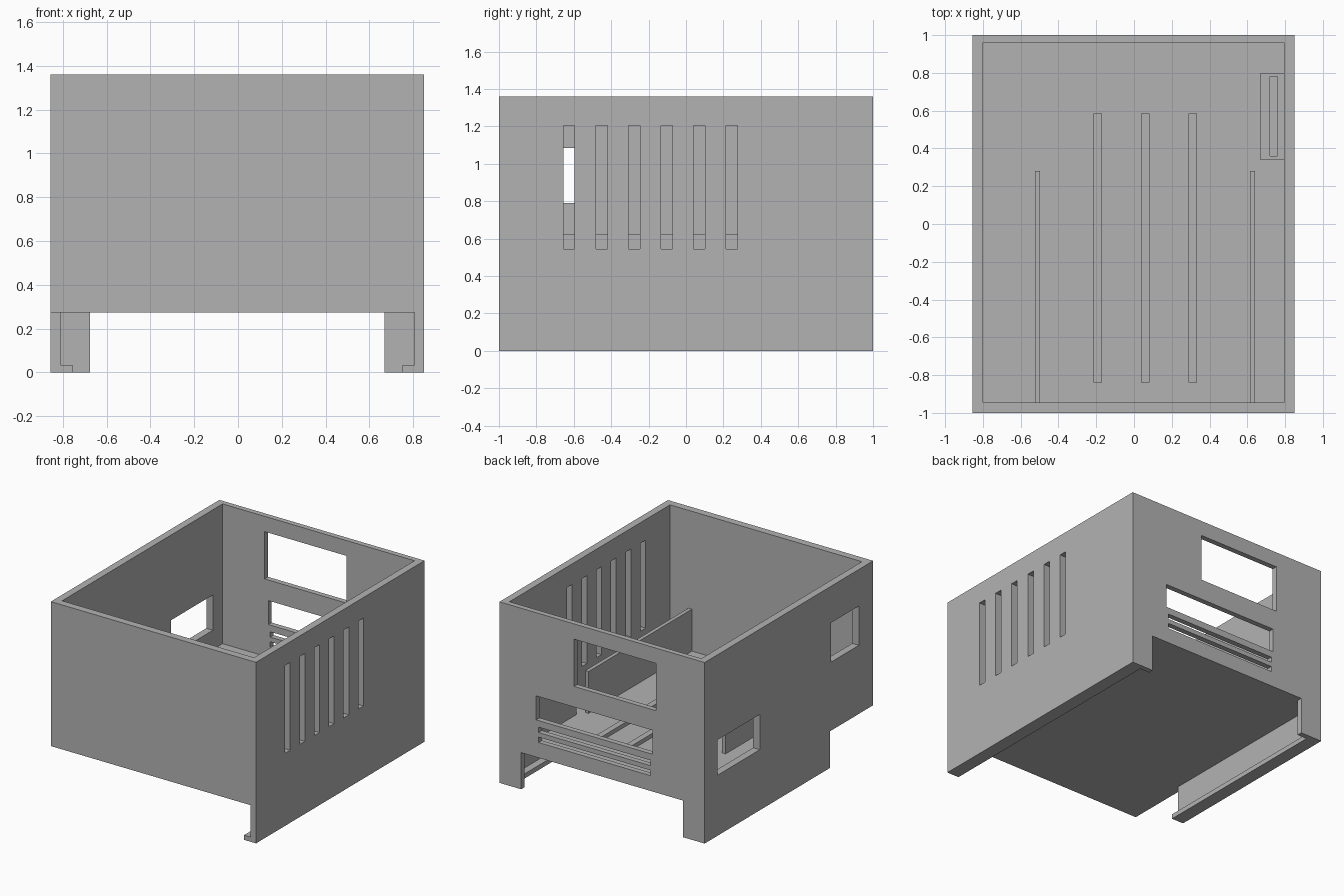
import bpy
import bmesh

if "Cube" in bpy.data.objects:
    bpy.data.objects.remove(bpy.data.objects["Cube"])

grey = bpy.data.materials.new("plain grey")
grey.use_nodes = True
colour = (0.45, 0.45, 0.45, 1)
grey.diffuse_color = colour
grey.node_tree.nodes["Principled BSDF"].inputs["Base Color"].default_value = colour


def box(name, xs, ys, zs):
    """Axis-aligned box spanning the given (low, high) ranges."""
    bm = bmesh.new()
    bmesh.ops.create_cube(bm, size=1)
    for v in bm.verts:
        v.co = [r[0] if c < 0 else r[1] for c, r in zip(v.co, (xs, ys, zs))]
    mesh = bpy.data.meshes.new(name)
    bm.to_mesh(mesh)
    bm.free()
    ob = bpy.data.objects.new(name, mesh)
    bpy.context.scene.collection.objects.link(ob)
    mesh.materials.append(grey)
    return ob


def cut(target, xs, ys, zs):
    """Subtract a box from the target and discard the cutter."""
    cutter = box("cutter", xs, ys, zs)
    cutter.hide_render = True
    mod = target.modifiers.new("cut", "BOOLEAN")
    mod.operation = "DIFFERENCE"
    mod.solver = "EXACT"
    mod.object = cutter
    bpy.context.view_layer.objects.active = target
    bpy.ops.object.modifier_apply(modifier=mod.name)
    bpy.data.objects.remove(cutter)


FLOOR, BASE, TOP = 0.31, 0.275, 1.36
INNER_X = (-0.80, 0.795)
BACK = (0.9, 1.1)
LEFT_WALL = (-0.95, -0.7)

# Open-topped case
case = box("case", (-0.855, 0.85), (-1, 1), (0, TOP))
cut(case, INNER_X, (-0.945, 0.96), (FLOOR, 1.5))

# Underside recess, leaving side skirts with inward feet and back corner legs
cut(case, (-0.755, 0.75), (-1.1, 0.96), (-0.1, 0.2))
cut(case, (-0.81, 0.805), (-1.1, 0.96), (0.035, BASE))
cut(case, (-0.675, 0.67), BACK, (-0.1, BASE))
cut(case, LEFT_WALL, (-1.1, -0.49), (-0.1, BASE))

# Back wall openings: window, wide slot, two narrow slots
cut(case, (-0.45, 0.23), BACK, (0.89, 1.245))
cut(case, (-0.42, 0.545), BACK, (0.555, 0.735))
for z in (0.39, 0.465):
    cut(case, (-0.405, 0.525), BACK, (z, z + 0.04))

# Side wall windows
cut(case, LEFT_WALL, (0.345, 0.845), (0.455, 0.72))
cut(case, LEFT_WALL, (-0.83, -0.5), (0.79, 1.085))

# Row of vertical vents
for i in range(6):
    y = -0.655 + i * 0.174
    cut(case, (0.7, 0.95), (y, y + 0.06), (0.545, 1.205))

# Upright partitions on the floor
for side, x in (("right", -0.525), ("left", 0.613)):
    box(side + "_partition", (x, x + 0.028), (-0.945, 0.28), (FLOOR, 0.625))

# Low floor ribs
for i, x in enumerate((-0.215, 0.037, 0.288)):
    box(f"floor_rib_{i + 1}", (x, x + 0.045), (-0.84, 0.585), (FLOOR, 0.34))

# Slotted holder against the vented wall
holder = box("slotted_holder", (0.67, 0.795), (0.34, 0.80), (FLOOR, 0.625))
cut(holder, (0.72, 0.76), (0.36, 0.78), (0.345, 0.8))
